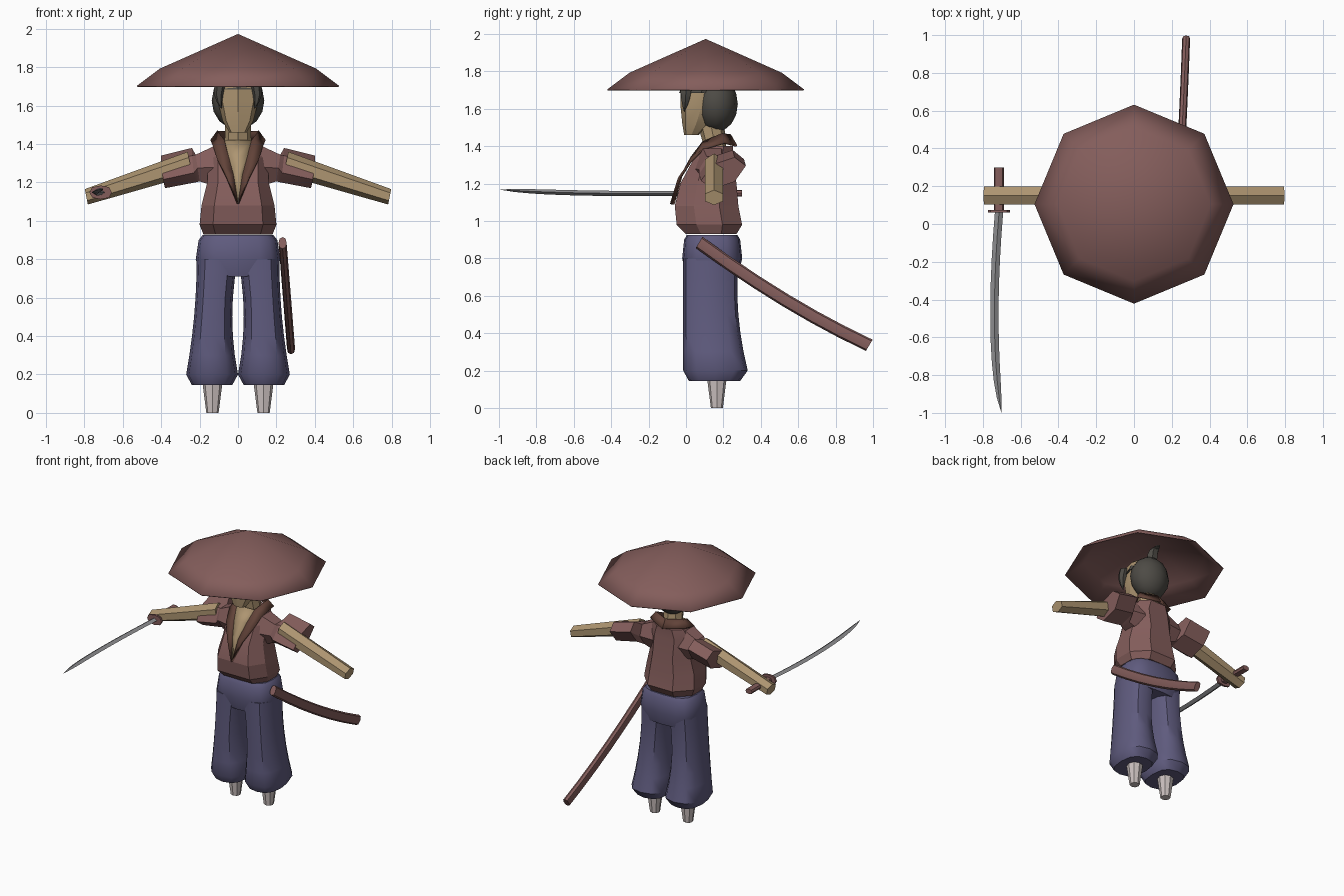
import bpy, bmesh, math
from mathutils import Vector

cube = bpy.data.objects.get("Cube")
if cube:
    bpy.data.objects.remove(cube, do_unlink=True)


def material(name, red, green, blue):
    mat = bpy.data.materials.new(name)
    mat.use_nodes = True
    mat.diffuse_color = (red, green, blue, 1)
    mat.node_tree.nodes["Principled BSDF"].inputs["Base Color"].default_value = mat.diffuse_color
    return mat


CLOTH = material("red brown cloth", .23, .11, .105)
TRIM = material("dark brown trim", .12, .055, .04)
PURPLE = material("purple cloth", .115, .105, .21)
SKIN = material("skin", .42, .3, .165)
HAIR = material("grey brown hair", .075, .07, .06)
STEEL = material("steel", .28, .28, .29)
WRAP = material("pale leg wrap", .62, .55, .54)
SIDES = (("left", 1), ("right", -1))


def steps(count):
    return [i / count for i in range(count + 1)]


def bezier(start, control, end, t):
    """Point on a quadratic curve."""
    start, control, end = Vector(start), Vector(control), Vector(end)
    return start.lerp(control, t).lerp(control.lerp(end, t), t)


def ring(center, u, v, count=8, power=2):
    """Closed section around center on axes u and v; higher power is boxier."""
    def boxy(value):
        return math.copysign(abs(value) ** (2 / power), value)
    points = []
    for i in range(count):
        angle = math.tau * i / count
        points.append(Vector(center) + Vector(u) * boxy(math.cos(angle))
                      + Vector(v) * boxy(math.sin(angle)))
    return points


def level(z, half_width, front, back, x=0, count=8, power=2):
    """Horizontal section reaching from front to back along y."""
    return ring((x, (front + back) / 2, z), (half_width, 0, 0),
                (0, (back - front) / 2, 0), count, power)


def loft(name, rings, mat, closed=True, caps=True, angle=30, thickness=0):
    """Skin a row of sections with faces."""
    bm = bmesh.new()
    rows = [[bm.verts.new(point) for point in section] for section in rings]
    count = len(rows[0])
    for lower, upper in zip(rows, rows[1:]):
        for i in range(count if closed else count - 1):
            j = (i + 1) % count
            bm.faces.new((lower[i], lower[j], upper[j], upper[i]))
    if closed and caps:
        bm.faces.new(rows[0])
        bm.faces.new(rows[-1])
    bmesh.ops.remove_doubles(bm, verts=bm.verts, dist=.0005)
    bmesh.ops.recalc_face_normals(bm, faces=bm.faces)
    mesh = bpy.data.meshes.new(name)
    bm.to_mesh(mesh)
    bm.free()
    mesh.materials.append(mat)
    part = bpy.data.objects.new(name, mesh)
    bpy.context.collection.objects.link(part)
    if thickness:
        solid = part.modifiers.new("thickness", "SOLIDIFY")
        solid.thickness = thickness
        solid.offset = 0
    bpy.ops.object.select_all(action="DESELECT")
    part.select_set(True)
    bpy.context.view_layer.objects.active = part
    bpy.ops.object.shade_smooth_by_angle(angle=math.radians(angle))


# Hat: hollow eight-sided cone with a steeper brim
loft("hat", [ring((0, .105, z), (radius, 0, 0), (0, radius, 0))
             for radius, z in ((.525, 1.7), (.405, 1.79), (0, 1.97))],
     CLOTH, caps=False, angle=40, thickness=.006)

# Head and neck
loft("head", [level(*row, power=2.6) for row in (
    (1.46, .045, -.01, .07), (1.52, .08, -.02, .13),
    (1.62, .105, -.03, .2), (1.74, .1, -.03, .22))], SKIN)
loft("neck", [level(*row) for row in (
    (1.3, .085, .1, .23), (1.4, .07, .095, .215), (1.56, .065, .05, .2))], SKIN)

# Hair: round back, fringe, topknot and side locks
hair_rings = []
for t in steps(8):
    radius, height = math.sin(math.pi * t), math.cos(math.pi * t)
    hair_rings.append(ring((0, .16, 1.625 - .15 * height),
                           (.137 * radius, 0, 0), (0, .117 * radius, 0), 12))
loft("hair", hair_rings, HAIR, caps=False, angle=50)
loft("fringe", [level(1.685, .115, -.037, .2), level(1.75, .09, 0, .2)], HAIR)
topknot_rings = []
for t in steps(4):
    width = .04 * (1 - t ** 3)
    topknot_rings.append(ring(bezier((0, .18, 1.74), (0, .18, 1.84), (0, .27, 1.83), t),
                              (width, 0, 0), (0, width, width / 2), 6))
loft("topknot", topknot_rings, HAIR)
for side, sign in SIDES:
    lock_rings = []
    for t in steps(4):
        center = bezier((.085, 0, 1.73), (.115, 0, 1.65), (.085, -.01, 1.58), t)
        center.x *= sign
        taper = 1 - t * t
        lock_rings.append(ring(center, (.03 * taper, 0, 0), (0, .035 * taper, 0), 6))
    loft(side + "_hair_lock", lock_rings, HAIR)


# Jacket body: chamfered box sections
def jacket_section(z, width, front, back):
    chamfer = (back - front) * .3
    half = [(width * .65, front), (width, front + chamfer),
            (width, back - chamfer), (width * .5, back)]
    return [(x, y, z) for x, y in half] + [(-x, y, z) for x, y in reversed(half)]


loft("jacket", [jacket_section(*row) for row in (
    (.93, .18, 0, .27), (.98, .2, -.05, .3), (1.08, .19, -.06, .28),
    (1.2, .16, -.03, .27), (1.33, .16, .04, .25), (1.4, .12, .09, .25))], CLOTH, angle=15)

# Open chest, and a collar running from the chest around the neck
opening = [(.002, -.066, 1.09), (.025, -.025, 1.24), (.05, .03, 1.34), (.07, .09, 1.42)]
loft("chest", [[(-x, y, z), (0, y - .004, z), (x, y, z)] for x, y, z in opening],
     SKIN, closed=False, thickness=.004)
inner = opening + [(.105, .19, 1.465), (0, .235, 1.46)]
outer = []
for t, (x, y, z) in zip(steps(5), inner):
    outer.append((x + .06 * math.sin(math.pi * t), y + .05 * t * t - .015, z - .06 * t))
for side, sign in SIDES:
    loft(side + "_collar", [[(sign * x, y, z) for x, y, z in strip] for strip in (inner, outer)],
         TRIM, closed=False, thickness=.012)

# Sleeves bulging to the back, and straight bare arms
sleeve = ((.1, .14, 1.28, .1, 0, .13), (.21, .15, 1.275, .08, 0, .08),
          (.23, .19, 1.29, .12, .04, .08), (.39, .2, 1.255, .12, .04, .075))
for side, sign in SIDES:
    loft(side + "_sleeve", [
        ring((sign * x, y, z), (0, depth, tilt), (sign * height * .15, 0, height), 6)
        for x, y, z, depth, tilt, height in sleeve], CLOTH, angle=15)
    loft(side + "_arm", [
        ring((sign * x, .15, z), (sign * height * .2, 0, height), (0, .055, 0), 6)
        for x, z, height in ((.25, 1.3, .06), (.79, 1.125, .04))], SKIN, angle=15)

# Trousers: hips, two full legs gathered at the hem, and wrapped shins
loft("trouser_hips", [
    ring((0, .14, z), (width, 0, 0), (0, width * .73, 0), 16, 3)
    for z, width in ((.925, .185), (.9, .205), (.8, .22), (.71, .19))], PURPLE, angle=40)
for side, sign in SIDES:
    leg_rings = []
    for t in steps(6):
        inside = .12 * t * (1 - t)
        outside = .215 + .055 * t * t
        back = .28 + .05 * t * t - .05 * t * (1 - t)
        leg_rings.append(level(.8 - .6 * t, (outside - inside) / 2, -.015, back,
                               sign * (outside + inside) / 2, 12, 2.6))
    leg_rings.append(level(.145, .105, .015, .29, sign * .135, 12, 2.6))
    loft(side + "_trouser_leg", leg_rings, PURPLE, angle=40)
    loft(side + "_shin", [
        ring((sign * .133, .165, z), (radius, 0, 0), (0, radius, 0), power=2.4)
        for z, radius in ((.18, .055), (0, .032))], WRAP, angle=20)

# Sword held flat in the right hand
for name, start, end, width, height in (("sword_grip", .3, .06, .026, .018),
                                        ("sword_guard", .075, .06, .058, .036)):
    loft(name, [ring((-.715, y, 1.148), (width, 0, 0), (0, 0, height), power=2.5)
                for y in (start, end)], CLOTH)
blade_rings = []
for t in steps(10):
    taper = 1 - t ** 8
    blade_rings.append(ring(bezier((-.714, .07, 1.148), (-.77, -.6, 1.14), (-.702, -1, 1.168), t),
                            (.022 * taper, 0, 0), (0, 0, .014 * taper), 4))
loft("sword_blade", blade_rings, STEEL, angle=20)

# Curved scabbard on the left hip
loft("scabbard", [
    ring(bezier((.232, .07, .885), (.26, .54, .54), (.276, .98, .335), t),
         (.021, 0, 0), (0, .018, .03), power=2.4) for t in steps(6)], CLOTH)
